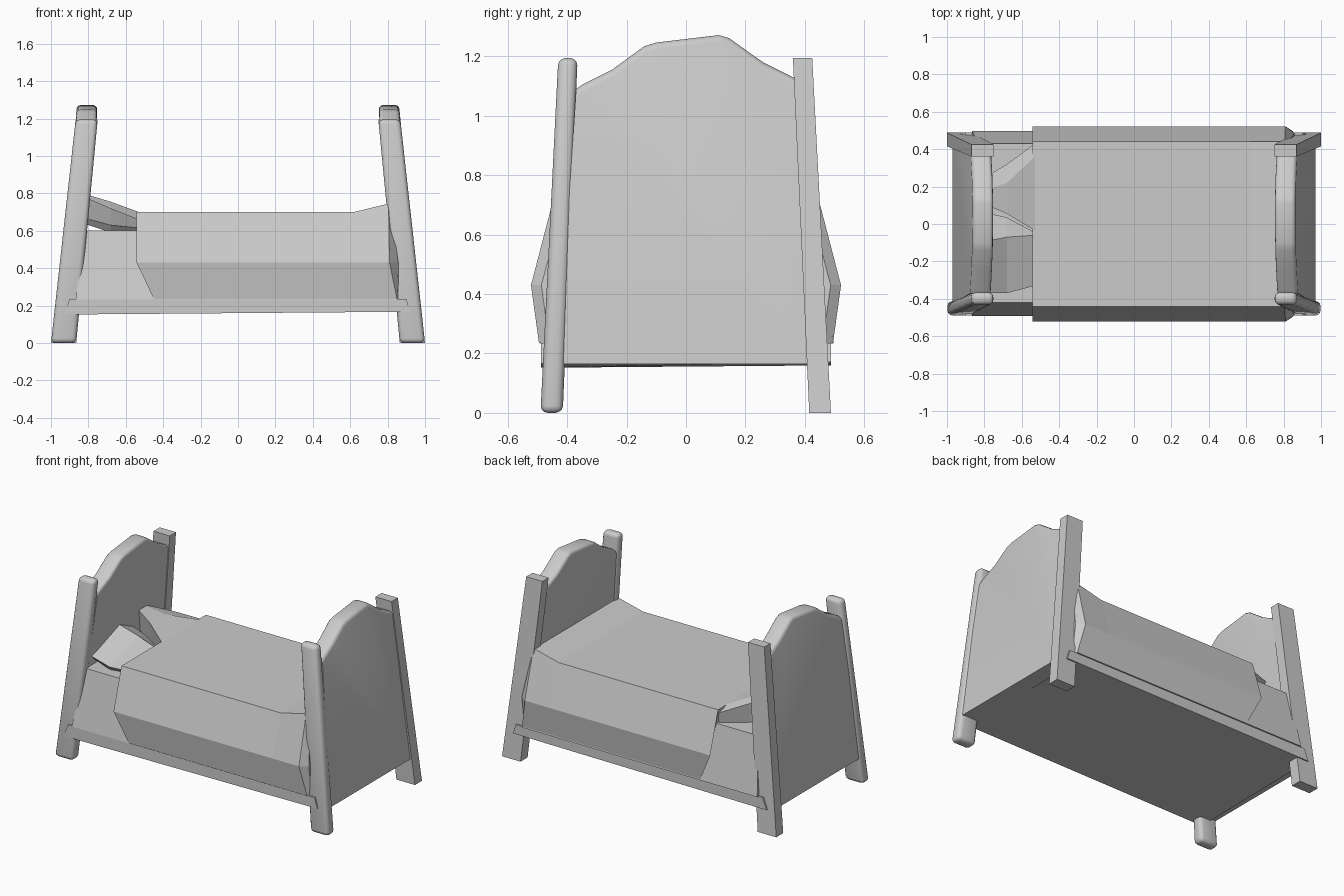
import bpy, bmesh

if "Cube" in bpy.data.objects:
    bpy.data.objects.remove(bpy.data.objects["Cube"])


def loft(name, rings, bevel=None, width=0.025):
    """Skin matching closed rings, cap the ends; bevel edges picked by a test."""
    bm = bmesh.new()
    vs = [[bm.verts.new(p) for p in r] for r in rings]
    n = len(rings[0])
    for a, b in zip(vs, vs[1:]):
        for i in range(n):
            j = (i + 1) % n
            bm.faces.new((a[i], a[j], b[j], b[i]))
    bm.faces.new(vs[0])
    bm.faces.new(vs[-1])
    bmesh.ops.recalc_face_normals(bm, faces=bm.faces)
    if bevel:
        edges = [e for e in bm.edges if bevel(e)]
        bmesh.ops.bevel(bm, geom=edges, offset=width, segments=3, profile=0.5,
                        affect='EDGES', clamp_overlap=True)
    me = bpy.data.meshes.new(name)
    bm.to_mesh(me)
    bm.free()
    ob = bpy.data.objects.new(name, me)
    bpy.context.collection.objects.link(ob)
    if bevel:
        bpy.ops.object.select_all(action='DESELECT')
        ob.select_set(True)
        bpy.context.view_layer.objects.active = ob
        bpy.ops.object.shade_smooth_by_angle(angle=0.7)
    return ob


def rect(x0, x1, y0, y1, z):
    return [(x0, y0, z), (x1, y0, z), (x1, y1, z), (x0, y1, z)]


def lean(z):
    """Centre distance of the end boards from x = 0 at height z."""
    return 0.933 - 0.125 * min(z, 1.2) / 1.2


# Arched board outline in y, z
outline = [(-0.43, 0.165), (-0.37, 1.09), (-0.35, 1.105), (-0.25, 1.155),
           (-0.14, 1.235), (-0.10, 1.247), (0.11, 1.272), (0.145, 1.262),
           (0.26, 1.18), (0.37, 1.125), (0.43, 0.165)]

for s, label in ((-1, "head"), (1, "foot")):
    # Leaning posts: rounded at the front, square at the back
    for side, y0, y1, t0, t1 in (("front", -0.49, -0.415, -0.43, -0.365),
                                 ("back", 0.415, 0.488, 0.36, 0.425)):
        lo = sorted((s * 0.865, s * 1.0))
        hi = sorted((s * 0.75, s * 0.868))
        loft(f"{label}_{side}_post",
             [rect(*lo, y0, y1, 0), rect(*hi, t0, t1, 1.195)],
             (lambda e: True) if side == "front" else None)
    # Arched board following the lean of the posts
    rings = [[(s * (lean(z) + d), y, z) for y, z in outline]
             for d in (-0.055, 0.055)]
    loft(f"{label}board", rings,
         lambda e: all(v.co.z > 1.0 for v in e.verts)
         and abs(e.verts[0].co.x - e.verts[1].co.x) < 0.05, 0.022)

# Base frame with a slightly sloping underside
loft("base_frame", [[(-0.93, -0.488, 0.152), (0.92, -0.488, 0.167),
                     (0.92, 0.488, 0.172), (-0.93, 0.488, 0.16)],
                    rect(-0.9, 0.9, -0.488, 0.488, 0.235)])

# Tapered mattress
loft("mattress", [rect(-0.867, 0.85, -0.492, 0.497, 0.233),
                  rect(-0.83, 0.80, -0.42, 0.43, 0.602)])


# Blanket: faceted cross-sections along x
def section(xb, xm, xt, top, inset=0.0):
    a = [(xb, 0.495, 0.235), (xm, 0.522, 0.43), (xt, 0.44, top)]
    return ([(x, -(y - inset), z) for x, y, z in a]
            + [(x, y - inset, z) for x, y, z in reversed(a)])


loft("blanket", [section(-0.45, -0.542, -0.542, 0.70),
                 section(0.62, 0.62, 0.62, 0.70),
                 section(0.85, 0.81, 0.805, 0.745),
                 section(0.858, 0.857, 0.815, 0.74, 0.035)])


# Creased pillow in two folded halves, sloping from the headboard to the blanket
def pillow(name, head, mid, foot):
    rings = []
    for x, row in ((-0.83, head), (-0.68, mid), (-0.53, foot)):
        bottom = 0.64 if x < -0.8 else 0.59
        rings.append([(x, y, z) for y, z in row]
                     + [(x, row[-1][0] - 0.02, bottom), (x, row[0][0] + 0.03, bottom)])
    return loft(name, rings)


pillow("pillow_front_fold",
       [(-0.37, 0.67), (-0.10, 0.785), (0.07, 0.70)],
       [(-0.37, 0.63), (-0.07, 0.72), (0.035, 0.67)],
       [(-0.33, 0.615), (-0.06, 0.66), (-0.045, 0.64)])
pillow("pillow_back_fold",
       [(0.12, 0.80), (0.17, 0.80), (0.23, 0.77)],
       [(0.055, 0.755), (0.22, 0.75), (0.32, 0.73)],
       [(-0.035, 0.70), (0.36, 0.70), (0.43, 0.67)])
